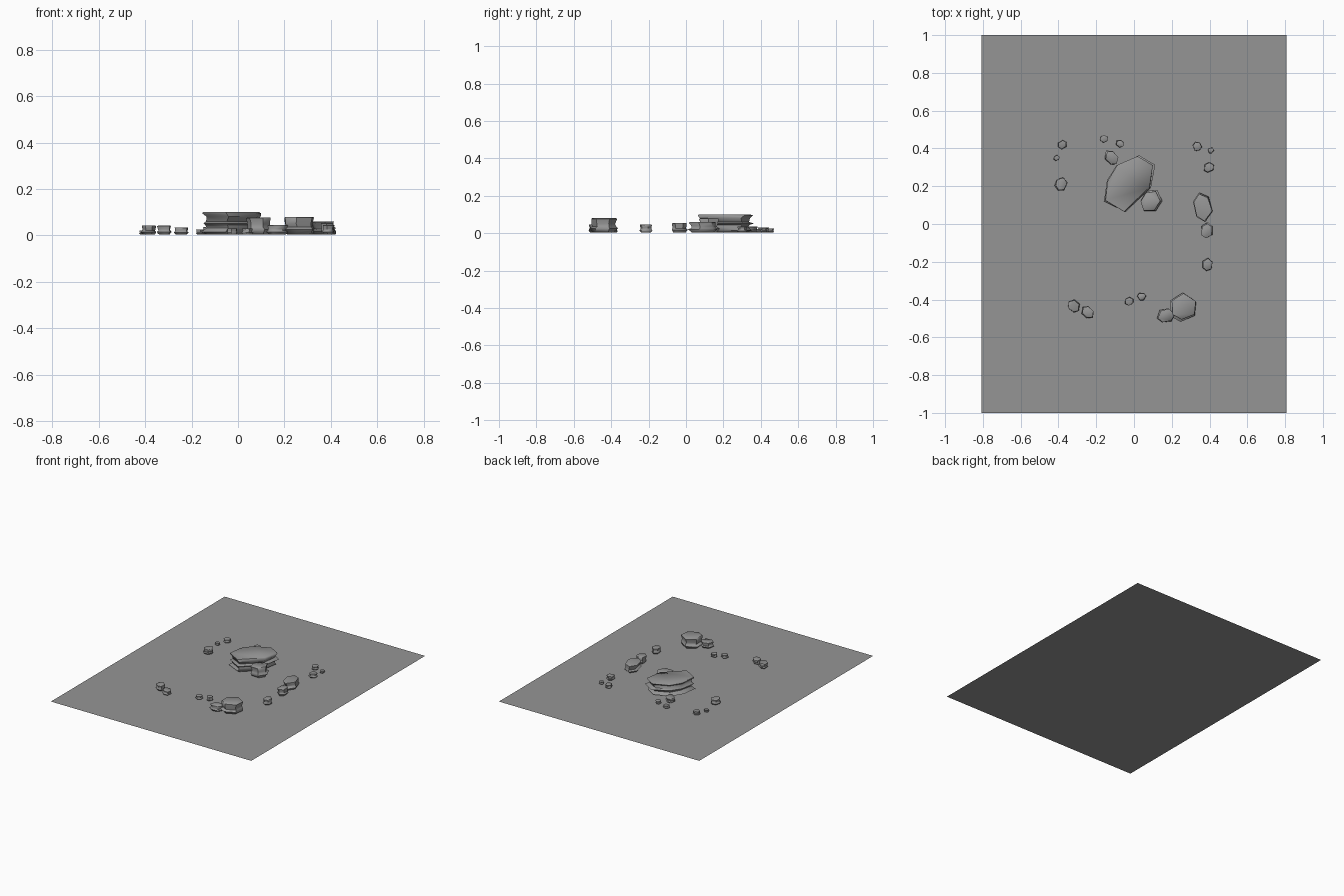
import bpy, bmesh, math, random
from mathutils import Vector

cube = bpy.data.objects.get("Cube")
if cube:
    bpy.data.objects.remove(cube, do_unlink=True)


def material(name, grey):
    m = bpy.data.materials.new(name)
    m.use_nodes = True
    m.diffuse_color = (grey, grey, grey, 1)
    m.node_tree.nodes["Principled BSDF"].inputs["Base Color"].default_value = (grey, grey, grey, 1)
    return m


stone = material("stone grey", 0.3)


def finish(name, bm):
    bmesh.ops.recalc_face_normals(bm, faces=bm.faces)
    mesh = bpy.data.meshes.new(name)
    bm.to_mesh(mesh)
    bm.free()
    mesh.materials.append(stone)
    ob = bpy.data.objects.new(name, mesh)
    bpy.context.collection.objects.link(ob)
    return ob


# Layer profiles: (height fraction, radius fraction)
SLAB = [(0, .8), (.12, .98), (.3, .86), (.42, .9), (.5, 1), (.58, .86), (.8, .92), (.94, 1), (1, .93)]
BLOCK = [(0, .75), (.1, .85), (.28, 1), (.42, .84), (.6, .84), (.95, .93), (1, .86)]


def rock(name, x, y, outline, height, profile, seed):
    """Stack the outline in layers of differing width, then cap it."""
    rng = random.Random(seed)
    bm = bmesh.new()
    rings = []
    for t, r in profile:
        shift = Vector((rng.uniform(-.04, .04), rng.uniform(-.04, .04)))
        size = max(p.length for p in outline)
        ring = []
        for p in outline:
            q = p * r * rng.uniform(.95, 1.03) + shift * size
            ring.append(bm.verts.new((x + q.x, y + q.y, .004 + t * (height - .004))))
        rings.append(ring)
    n = len(outline)
    for low, high in zip(rings, rings[1:]):
        for i in range(n):
            j = (i + 1) % n
            bm.faces.new((low[i], low[j], high[j], high[i]))
    bm.faces.new(rings[0])
    bm.faces.new(rings[-1])
    return finish(name, bm)


def pebble_outline(rx, ry, turn, seed):
    """Uneven six-sided outline."""
    rng = random.Random(seed)
    pts = []
    for i in range(6):
        a = math.tau * (i + rng.uniform(-.15, .15)) / 6
        u, v = rx * math.cos(a), ry * math.sin(a)
        pts.append(Vector((u * math.cos(turn) - v * math.sin(turn),
                           u * math.sin(turn) + v * math.cos(turn))))
    return pts


# Ground sheet
bm = bmesh.new()
bm.faces.new([bm.verts.new((sx * .807, sy, 0)) for sx, sy in ((-1, -1), (1, -1), (1, 1), (-1, 1))])
ground = finish("ground_sheet", bm)

# Large layered boulder
boulder = [Vector(p) for p in ((.04, .15), (.125, .1), (.105, -.02), (-.03, -.15),
                               (-.135, -.09), (-.12, .02), (-.07, .1))]
rocks = [rock("large_boulder", -.02, .21, boulder, .1, SLAB, 4)]

# Smaller rocks: x, y, radius along, radius across, turn, height
SMALL = [
    (.09, .12, .065, .055, 1.0, .078), (-.12, .35, .045, .034, 2.3, .035),
    (-.16, .45, .024, .021, .4, .025), (-.075, .425, .024, .02, 2.5, .025),
    (-.38, .42, .027, .024, .6, .03), (-.41, .35, .018, .015, .3, .022),
    (-.385, .21, .038, .034, 1.2, .042), (.335, .41, .027, .025, 2, .03),
    (.407, .39, .018, .016, 1, .022), (.397, .3, .03, .027, .5, .035),
    (.365, .09, .08, .052, 1.8, .06), (.385, -.035, .044, .034, 1.5, .054),
    (.39, -.215, .036, .03, 1.5, .045), (.262, -.44, .08, .075, .5, .08),
    (.17, -.485, .05, .04, .2, .045), (.04, -.385, .025, .023, 0, .03),
    (-.025, -.41, .026, .023, .5, .03), (-.318, -.435, .038, .032, 2.4, .042),
    (-.245, -.467, .04, .03, 2.4, .034),
]
for k, (x, y, rx, ry, turn, h) in enumerate(SMALL):
    rocks.append(rock(f"small_rock_{k + 1}", x, y, pebble_outline(rx, ry, turn, k), h, BLOCK, k))

# Soft shading with sharp ledges
for ob in rocks:
    ob.select_set(True)
bpy.context.view_layer.objects.active = rocks[0]
bpy.ops.object.shade_smooth_by_angle(angle=math.radians(50))
